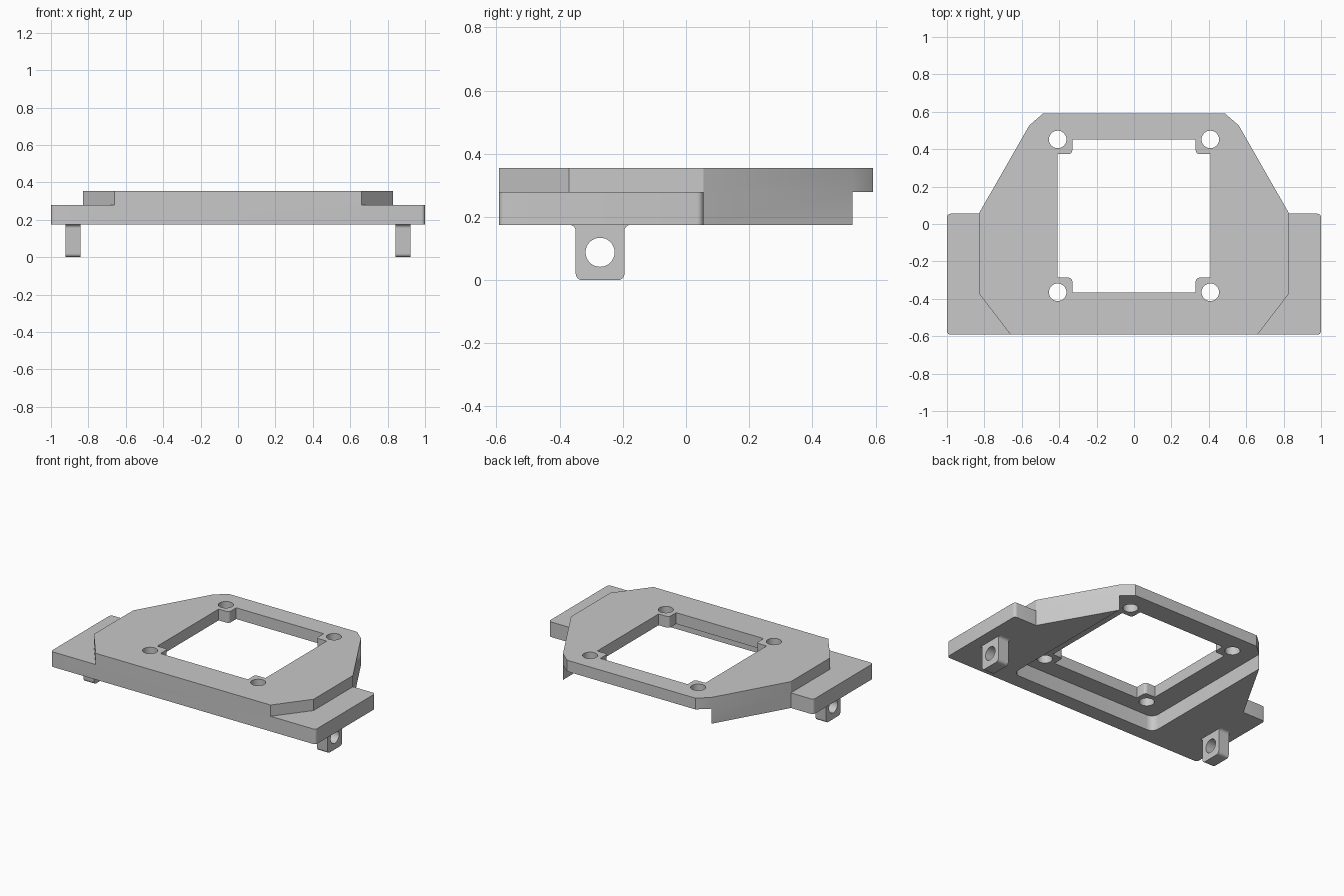
import bpy
import bmesh
import math
from mathutils import Matrix, Vector

cube = bpy.data.objects.get("Cube")
if cube:
    bpy.data.objects.remove(cube, do_unlink=True)

# One plain grey for the whole bracket
grey = bpy.data.materials.new("plain grey")
grey.use_nodes = True
COLOUR = (0.577, 0.577, 0.577, 1)
grey.diffuse_color = COLOUR
grey.node_tree.nodes["Principled BSDF"].inputs["Base Color"].default_value = COLOUR

# Maps a profile drawn in (y, z) and extruded along x
SIDEWAYS = Matrix(((0, 0, 1, 0), (1, 0, 0, 0), (0, 1, 0, 0), (0, 0, 0, 1)))


def mirrored(half):
    """Close a right-hand half outline with its mirror image."""
    return half + [(-p[0], *p[1:]) for p in reversed(half)]


def rounded(points, steps=6):
    """Replace corners given as (u, v, radius) by arcs."""
    out = []
    for i, point in enumerate(points):
        p = Vector((point[0], point[1], 0))
        if len(point) < 3:
            out.append(p)
            continue
        before, after = points[i - 1], points[(i + 1) % len(points)]
        a = (Vector((before[0], before[1], 0)) - p).normalized()
        b = (Vector((after[0], after[1], 0)) - p).normalized()
        half, radius = a.angle(b) / 2, point[2]
        centre = p + (a + b).normalized() * (radius / math.sin(half))
        reach = radius / math.tan(half)
        start = (p + a * reach - centre).normalized()
        end = (p + b * reach - centre).normalized()
        for k in range(steps + 1):
            out.append(centre + start.slerp(end, k / steps).normalized() * radius)
    return out


def circle(u, v, radius, sides=32):
    return [(u + radius * math.cos(math.tau * k / sides),
             v + radius * math.sin(math.tau * k / sides)) for k in range(sides)]


def prism(name, points, low, high, matrix=Matrix()):
    """Extrude a closed outline between two levels."""
    bm = bmesh.new()
    face = bm.faces.new([bm.verts.new(p + Vector((0, 0, low))) for p in rounded(points)])
    top = bmesh.ops.extrude_face_region(bm, geom=[face])["geom"]
    bmesh.ops.translate(bm, vec=(0, 0, high - low),
                        verts=[g for g in top if isinstance(g, bmesh.types.BMVert)])
    bmesh.ops.recalc_face_normals(bm, faces=bm.faces)
    bm.transform(matrix)
    mesh = bpy.data.meshes.new(name)
    bm.to_mesh(mesh)
    bm.free()
    mesh.materials.append(grey)
    obj = bpy.data.objects.new(name, mesh)
    bpy.context.collection.objects.link(obj)
    return obj


def combine(obj, others, operation):
    """Apply booleans and discard the helper objects."""
    for other in others:
        mod = obj.modifiers.new(operation.lower(), "BOOLEAN")
        mod.operation, mod.object, mod.solver = operation, other, "EXACT"
        other.hide_render = True
    graph = bpy.context.evaluated_depsgraph_get()
    mesh = bpy.data.meshes.new_from_object(obj.evaluated_get(graph))
    obj.modifiers.clear()
    obj.data = mesh
    for other in others:
        bpy.data.objects.remove(other, do_unlink=True)


def finish(obj):
    obj.data.shade_smooth()
    obj.data.set_sharp_from_angle(angle=math.radians(25))


FRONT, BACK = -0.592, 0.592
BOTTOM, STEP, TOP = 0.175, 0.278, 0.355
HOLE_X, HOLE_FRONT, HOLE_BACK = 0.408, -0.365, 0.452
BLOCK = 0.078

# Upper frame plate
frame = prism("mounting_frame", mirrored([
    (0.66, FRONT), (0.83, -0.37), (0.83, 0.055), (0.56, 0.527), (0.485, BACK)]), STEP, TOP)

# Lower U-shaped body with side wings and an underside pocket open to the back
body = prism("lower_body", mirrored([
    (1, FRONT, 0.02), (1, 0.055, 0.02), (0.83, 0.055), (0.56, 0.527),
    (0.56, -0.487, 0.05)]), BOTTOM, STEP)
combine(frame, [body], "UNION")

# Window with four corner blocks, and a screw hole through each block
inner = HOLE_X - BLOCK
window = prism("window_cutter", mirrored([
    (inner, HOLE_FRONT), (inner, HOLE_FRONT + BLOCK, 0.02), (HOLE_X, HOLE_FRONT + BLOCK),
    (HOLE_X, HOLE_BACK - BLOCK), (inner, HOLE_BACK - BLOCK, 0.02), (inner, HOLE_BACK)]),
    STEP - 0.05, TOP + 0.05)
holes = [prism("hole_cutter", circle(x, y, 0.047), STEP - 0.05, TOP + 0.05)
         for x in (-HOLE_X, HOLE_X) for y in (HOLE_FRONT, HOLE_BACK)]
combine(frame, [window] + holes, "DIFFERENCE")
finish(frame)

# Pivot lugs under the wings, flared at the root
LUG_Y, LUG_HALF, FLARE = -0.272, 0.077, 0.0201
lug_half = [(LUG_HALF, 0, 0.02), (LUG_HALF, BOTTOM, 0.02),
            (LUG_HALF + FLARE, BOTTOM), (LUG_HALF + FLARE, BOTTOM + 0.01)]
lug_outline = [(p[0] + LUG_Y, *p[1:]) for p in mirrored(lug_half)]
for side, x in (("left", 0.882), ("right", -0.882)):
    lug = prism(side + "_pivot_lug", lug_outline, x - 0.04, x + 0.04, SIDEWAYS)
    bore = prism("bore_cutter", circle(LUG_Y, 0.088, 0.046), x - 0.1, x + 0.1, SIDEWAYS)
    combine(lug, [bore], "DIFFERENCE")
    finish(lug)
